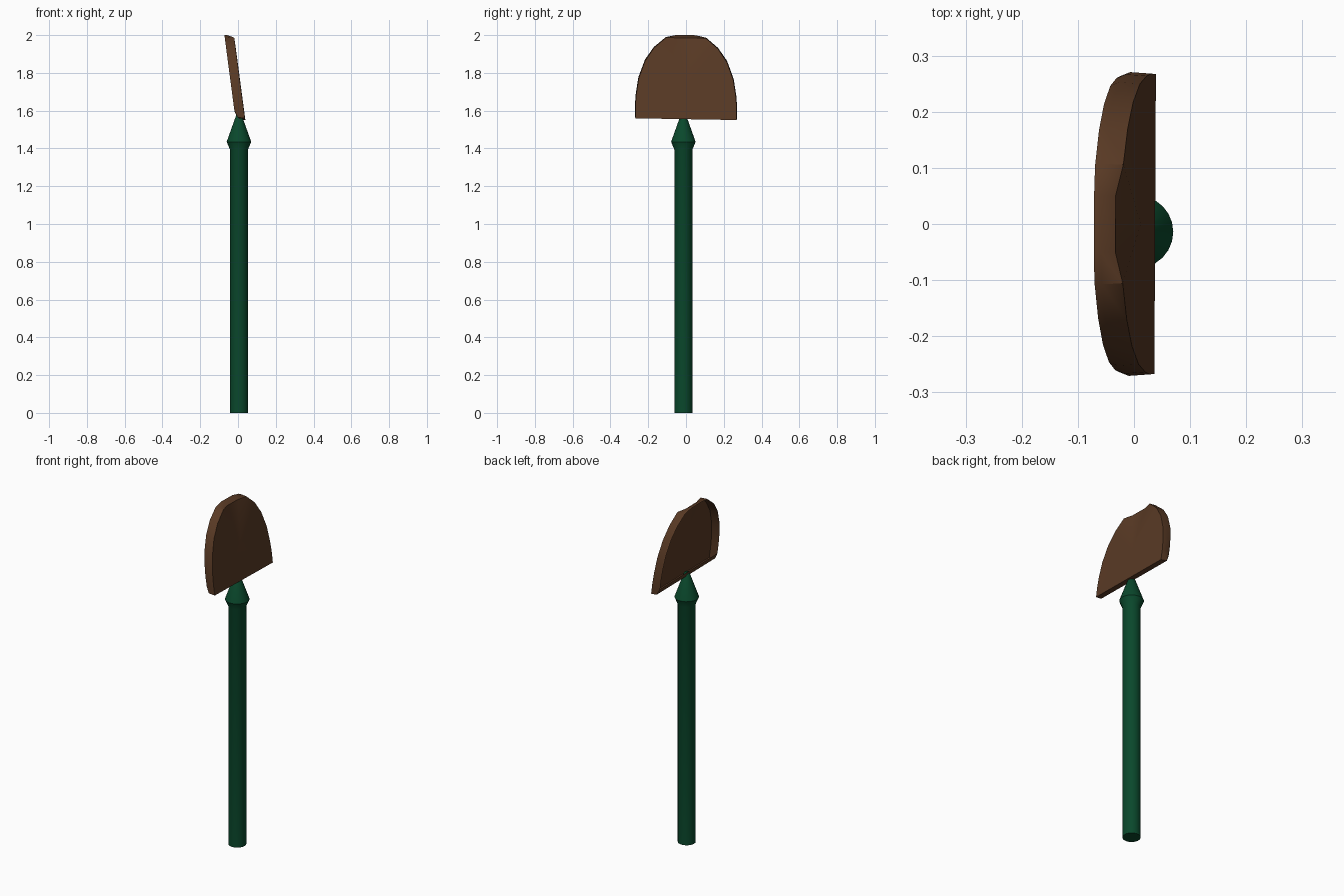
import bpy, bmesh, math

if "Cube" in bpy.data.objects:
    bpy.data.objects.remove(bpy.data.objects["Cube"])


def material(name, color):
    m = bpy.data.materials.new(name)
    m.diffuse_color = (*color, 1)
    m.use_nodes = True
    m.node_tree.nodes["Principled BSDF"].inputs["Base Color"].default_value = m.diffuse_color
    return m


def finish(bm, name, mat, angle):
    bmesh.ops.recalc_face_normals(bm, faces=bm.faces)
    me = bpy.data.meshes.new(name)
    bm.to_mesh(me)
    bm.free()
    ob = bpy.data.objects.new(name, me)
    bpy.context.collection.objects.link(ob)
    me.materials.append(mat)
    bpy.ops.object.select_all(action='DESELECT')
    ob.select_set(True)
    bpy.context.view_layer.objects.active = ob
    bpy.ops.object.shade_smooth_by_angle(angle=math.radians(angle))
    return ob


def bridge(bm, a, b):
    n = len(a)
    for i in range(n):
        j = (i + 1) % n
        bm.faces.new((a[i], a[j], b[j], b[i]))


green = material("green_paint", (0.003, 0.065, 0.025))
brown = material("brown_wood", (0.1, 0.042, 0.018))

# Post: round shaft with a flared collar and blunt tapered tip
SIDES = 24
bm = bmesh.new()
rings = []
for r, z in [(0.048, 0), (0.048, 1.395), (0.065, 1.435), (0.015, 1.575), (0.008, 1.583)]:
    rings.append([bm.verts.new((0.005 + r * math.cos(2 * math.pi * i / SIDES),
                                -0.014 + r * math.sin(2 * math.pi * i / SIDES), z))
                  for i in range(SIDES)])
for a, b in zip(rings, rings[1:]):
    bridge(bm, a, b)
bm.faces.new(rings[0])
bm.faces.new(rings[-1])
finish(bm, "post", green, 25)

# Board: arched shallow tray, leaning back, open at the rear
half = [(0.267, 1.56), (0.268, 1.62), (0.264, 1.68), (0.25, 1.77), (0.217, 1.86),
        (0.17, 1.93), (0.106, 1.985), (0.05, 1.997)]
outline = half + [(-y, z) for y, z in reversed(half)]


def board_loop(bm, x0, width, bottom, top, dent=0.0):
    verts = []
    for y, z in outline:
        z2 = bottom + (z - 1.56) / 0.437 * (top - bottom)
        d = dent if abs(y) < 0.06 else 0
        x = x0 - 0.133 * (z2 - 1.56) - d
        verts.append(bm.verts.new((x + 0.005 * y, y * width, z2 - d - 0.017 * y)))
    return verts


bm = bmesh.new()
rear = board_loop(bm, -0.013, 0.985, 1.595, 1.999)
mid = board_loop(bm, 0.0, 1.01, 1.56, 2.0)
front = board_loop(bm, 0.037, 1.0, 1.555, 1.997, dent=0.012)
bridge(bm, rear, mid)
bridge(bm, mid, front)
bmesh.ops.poke(bm, faces=[bm.faces.new(front)])
finish(bm, "board", brown, 30)
